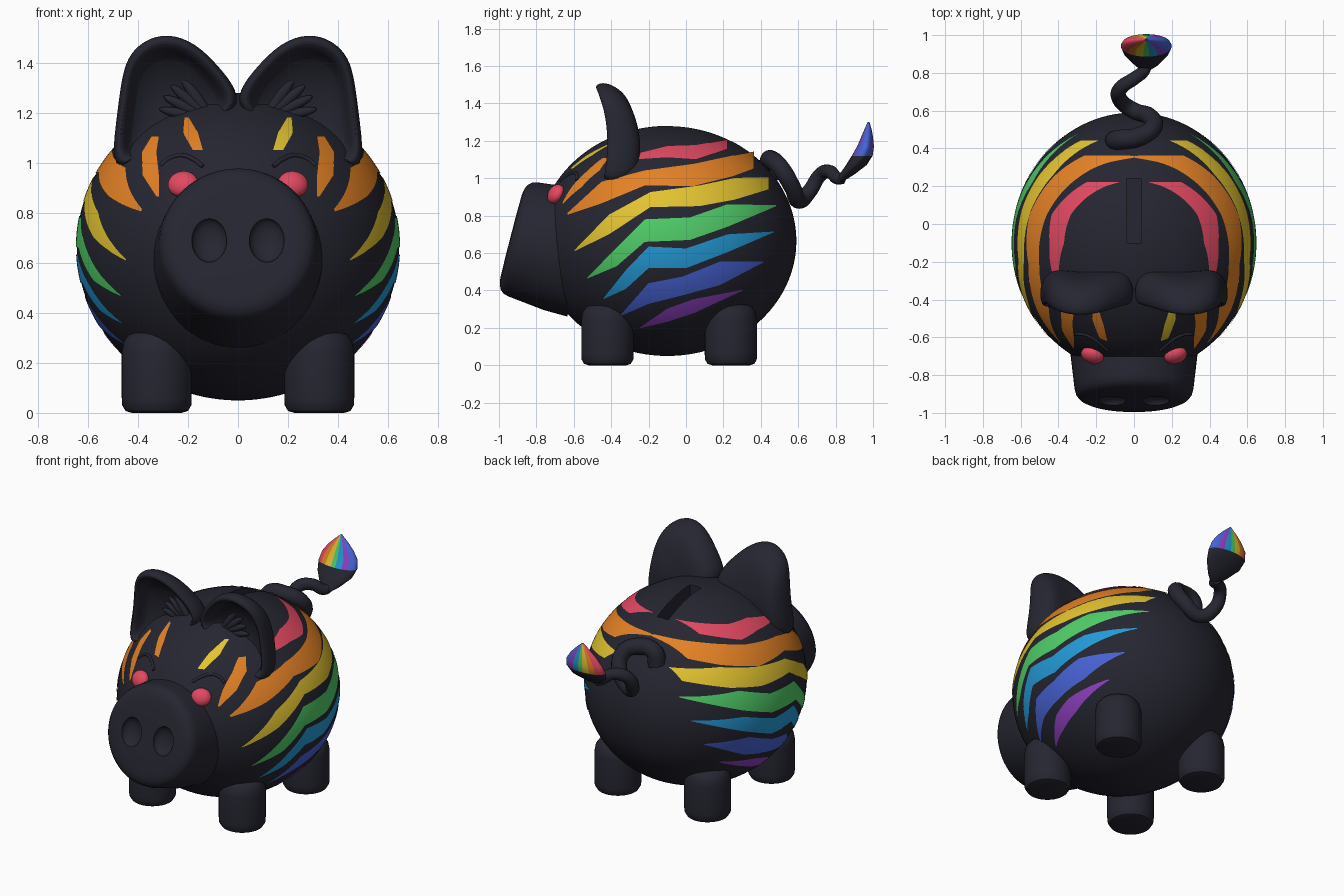
import bpy, bmesh, math
from mathutils import Vector

if "Cube" in bpy.data.objects:
    bpy.data.objects.remove(bpy.data.objects["Cube"])


def material(name, *rgb):
    mat = bpy.data.materials.new(name)
    mat.use_nodes = True
    mat.diffuse_color = (*rgb, 1)
    mat.node_tree.nodes["Principled BSDF"].inputs["Base Color"].default_value = (*rgb, 1)
    return mat


CHARCOAL = material("charcoal", .019, .019, .031)
RED = material("coral red", .76, .065, .12)
ORANGE = material("orange", .77, .22, .018)
YELLOW = material("yellow", .77, .55, .03)
GREEN = material("green", .08, .61, .14)
SKY = material("sky blue", .017, .32, .67)
BLUE = material("indigo blue", .065, .125, .67)
PURPLE = material("purple", .28, .053, .54)

CENTRE = Vector((0, -.1, .665))
RADII = Vector((.645, .69, .615))


def smooth(obj, angle=40):
    bpy.ops.object.select_all(action='DESELECT')
    obj.select_set(True)
    bpy.context.view_layer.objects.active = obj
    bpy.ops.object.shade_smooth_by_angle(angle=math.radians(angle))


def finish(name, bm, *mats):
    mesh = bpy.data.meshes.new(name)
    bm.to_mesh(mesh)
    bm.free()
    obj = bpy.data.objects.new(name, mesh)
    bpy.context.collection.objects.link(obj)
    for mat in mats:
        mesh.materials.append(mat)
    smooth(obj)
    return obj


def loft(name, rings, *mats, rule=None):
    """Skin a list of equal rings and close both ends with fans."""
    bm = bmesh.new()
    loops = [[bm.verts.new(p) for p in ring] for ring in rings]
    n = len(loops[0])
    for r, (a, b) in enumerate(zip(loops, loops[1:])):
        for i in range(n):
            j = (i + 1) % n
            face = bm.faces.new((a[i], a[j], b[j], b[i]))
            if rule:
                face.material_index = rule(r, i)
    for loop in (loops[0], loops[-1]):
        mid = bm.verts.new(sum((v.co for v in loop), Vector()) / n)
        for i in range(n):
            bm.faces.new((loop[i], loop[(i + 1) % n], mid))
    bmesh.ops.recalc_face_normals(bm, faces=bm.faces)
    return finish(name, bm, *mats)


def circle(centre, u, v, n=48):
    return [centre + u * math.cos(t * math.tau / n) + v * math.sin(t * math.tau / n)
            for t in range(n)]


def ball(name, loc, scale, mat, rot=(0, 0, 0), segs=32):
    bpy.ops.mesh.primitive_uv_sphere_add(segments=segs, ring_count=segs * 2 // 3,
                                         radius=1, location=loc, rotation=rot)
    obj = bpy.context.object
    obj.name = name
    obj.scale = scale
    obj.data.materials.append(mat)
    smooth(obj)
    return obj


def cut(target, cutter):
    mod = target.modifiers.new("cut", 'BOOLEAN')
    mod.operation, mod.solver, mod.object = 'DIFFERENCE', 'EXACT', cutter
    bpy.context.view_layer.update()
    bpy.context.view_layer.objects.active = target
    bpy.ops.object.modifier_apply(modifier=mod.name)
    bpy.data.objects.remove(cutter)
    smooth(target)


def tube(name, points, radius, taper=1):
    curve = bpy.data.curves.new(name, 'CURVE')
    curve.dimensions, curve.bevel_depth = '3D', radius
    curve.bevel_resolution, curve.resolution_u, curve.use_fill_caps = 5, 10, True
    spline = curve.splines.new('BEZIER')
    spline.bezier_points.add(len(points) - 1)
    for i, (bp, p) in enumerate(zip(spline.bezier_points, points)):
        bp.co = p
        bp.handle_left_type = bp.handle_right_type = 'AUTO'
        bp.radius = 1 + (taper - 1) * i / (len(points) - 1)
    curve.materials.append(CHARCOAL)
    bpy.context.collection.objects.link(bpy.data.objects.new(name, curve))


def on_body(sign, axis, p, lift=1.005):
    """Solve one coordinate so that the point lies on the body surface."""
    q = [(p[k] - CENTRE[k]) / RADII[k] for k in range(3)]
    rest = sum(q[k] ** 2 for k in range(3) if k != axis)
    q[axis] = sign * math.sqrt(max(0, 1 - rest))
    return CENTRE + Vector(q[k] * RADII[k] * lift for k in range(3))


def stripe(name, mat, side, stations, front=False, steps=10, across=8):
    """Thin painted patch: stations are (position, low edge, high edge)."""
    bm = bmesh.new()
    rows = []
    for k, (a, b) in enumerate(zip(stations, stations[1:])):
        for s in range(steps + (k == len(stations) - 2)):
            pos, low, high = (a[c] + (b[c] - a[c]) * s / steps for c in range(3))
            row = []
            for m in range(across + 1):
                edge = low + (high - low) * m / across
                p = on_body(-1, 1, (side * edge, 0, pos)) if front else \
                    on_body(side, 0, (0, pos, edge))
                row.append(bm.verts.new(p))
            rows.append(row)
    for a, b in zip(rows, rows[1:]):
        for i in range(across):
            bm.faces.new((a[i], a[i + 1], b[i + 1], b[i]))
    bmesh.ops.remove_doubles(bm, verts=bm.verts, dist=.0002)
    bm.normal_update()
    for f in bm.faces:
        if f.normal.dot(f.calc_center_median() - CENTRE) < 0:
            f.normal_flip()
    finish(name, bm, mat)


# Body with coin slot
body = ball("body", CENTRE, RADII, CHARCOAL, segs=112)
bpy.ops.mesh.primitive_cube_add(size=1, location=(0, .07, 1.25))
slot = bpy.context.object
slot.scale = (.08, .34, .3)
cut(body, slot)

# Snout with nostrils, tilted slightly upward
axis, up = Vector((0, -.968, .25)), Vector((0, .25, .968))
rear = Vector((0, -.55, .59))
profile = [(0, .34), (.13, .338), (.33, .315), (.36, .307), (.38, .29),
           (.392, .265), (.398, .23), (.4, .1)]
snout = loft("snout", [circle(rear + axis * t, Vector((r, 0, 0)), up * r, 64)
                       for t, r in profile], CHARCOAL)
for s in (1, -1):
    cut(snout, ball("nostril_cutter", rear + axis * .4 + Vector((s * .115, 0, 0)),
                    (.07, .045, .09), CHARCOAL, (-.25, 0, 0)))

# Ear outline (x, z) and its rings (scale, depth offset)
EAR = [(0, 1.2), (0, 1.29), (.08, 1.39), (.17, 1.48), (.28, 1.52), (.38, 1.49), (.445, 1.42),
       (.468, 1.32), (.485, 1.18), (.505, 1.02), (.47, .97), (.36, 1.04), (.2, 1.12)]
EAR_RINGS = [(.3, .07), (.7, .08), (.92, .055), (1.02, 0), (.98, -.05),
             (.9, -.065), (.8, -.045), (.74, .0), (.4, .02)]
PATCH = [(1.05, .14, .18), (1.12, .16, .22), (1.18, .195, .215)]
BROW = [(.865, .315, .325), (.95, .315, .38), (1.04, .325, .385), (1.105, .315, .345)]
STRIPES = [
    ("red", RED, [(-.26, 1.1, 1.13), (-.1, 1.11, 1.17), (.05, 1.1, 1.175), (.22, 1.155, 1.205)]),
    ("orange", ORANGE, [(-.63, .805, .815), (-.45, .865, .98), (-.22, .96, 1.04),
                        (.04, .957, 1.075), (.25, 1.01, 1.12), (.36, 1.05, 1.14)]),
    ("yellow", YELLOW, [(-.595, .61, .615), (-.41, .7, .805), (-.19, .845, .925),
                        (.07, .85, .96), (.26, .885, 1), (.44, .94, 1.005)]),
    ("green", GREEN, [(-.525, .465, .47), (-.37, .53, .63), (-.22, .66, .78),
                      (.02, .67, .79), (.22, .74, .86), (.48, .85, .855)]),
    ("sky", SKY, [(-.44, .355, .36), (-.32, .41, .51), (-.2, .52, .635),
                  (.0, .52, .625), (.22, .605, .7), (.465, .71, .715)]),
    ("blue", BLUE, [(-.35, .265, .27), (-.2, .33, .44), (-.02, .375, .475),
                    (.18, .43, .555), (.41, .55, .555)]),
    ("purple", PURPLE, [(-.245, .2, .205), (-.1, .235, .305), (.04, .28, .355),
                        (.3, .4, .405)]),
]


def lean(z):
    return -.34 - .8 * (z - 1.17) ** 2


for s, word in ((1, "left"), (-1, "right")):
    # Ears with a hollow front and fur tufts
    rings = []
    for k, d in EAR_RINGS:
        pts = [(.26 + (x - .26) * k, 1.2 + (z - 1.2) * k) for x, z in EAR]
        rings.append([Vector((s * x, lean(z) + d * (1.3 - .9 * max(0, z - 1.2)), z))
                      for x, z in pts])
    ear = loft(word + "_ear", rings, CHARCOAL)
    ear.modifiers.new("smooth", 'SUBSURF').levels = 2
    ear.modifiers["smooth"].render_levels = 2
    for i in range(4):
        a = math.radians(12 + i * 14)
        ball(f"{word}_ear_tuft_{i}", (s * (.1 + .11 * math.cos(a)), -.335, 1.17 + .11 * math.sin(a)),
             (.11, .02, .022), CHARCOAL, (0, -s * a, 0), 16)

    # Legs
    for y, end in ((-.42, "front"), (.24, "rear")):
        loft(f"{end}_{word}_leg",
             [circle(Vector((s * .325, y, z)), Vector((r, 0, 0)), Vector((0, r, 0)))
              for r, z in ((.1, 0), (.125, .008), (.138, .03), (.14, .06), (.14, .24),
                           (.132, .285), (.11, .315), (.07, .33))], CHARCOAL)

    # Cheeks and smiling closed eyes
    ball(word + "_cheek", (s * .22, -.695, .915), (.062, .04, .055), RED, (-.5, 0, s * .3))
    tube(word + "_closed_eye", [on_body(-1, 1, (s * x, 0, z), 1) for x, z in
                                ((.14, .985), (.18, 1.015), (.23, 1.03), (.28, 1.015), (.31, .99))], .009)

    # Painted stripes
    for name, mat, stations in STRIPES:
        stripe(f"{word}_{name}_stripe", mat, s, stations)
    stripe(word + "_brow_stripe", ORANGE, s, BROW, front=True)
    stripe(word + "_forehead_patch", YELLOW if s > 0 else ORANGE, s, PATCH, front=True)

# Curly tail
tube("tail", [(-.1, .44, 1.0), (-.08, .445, 1.08), (.02, .46, 1.095), (.1, .51, 1.05),
              (.08, .57, .95), (-.01, .605, .88), (-.075, .66, .93), (-.07, .72, 1.02),
              (0, .77, 1.035), (.05, .81, 1), (.065, .84, 1)], .056, .55)

# Tail brush: dark base, rainbow bristles running to the tip
BRUSH = [(.82, .98, .015, .015), (.86, 1.02, .07, .04), (.91, 1.07, .12, .055),
         (.942, 1.12, .135, .056), (.96, 1.17, .125, .045), (.968, 1.22, .09, .032),
         (.973, 1.26, .05, .02), (.976, 1.3, .005, .005)]
BANDS = 7


def bristle(ring, column):
    across = (math.cos((column + .5) * math.tau / 56) + 1) / 2
    return 0 if ring < 3 else 1 + min(BANDS - 1, int(across * BANDS))


loft("tail_brush", [circle(Vector((.065, y, z)), Vector((w, 0, 0)), Vector((0, d, 0)), 56)
                    for y, z, w, d in BRUSH],
     CHARCOAL, RED, ORANGE, YELLOW, GREEN, SKY, PURPLE, BLUE, rule=bristle)
